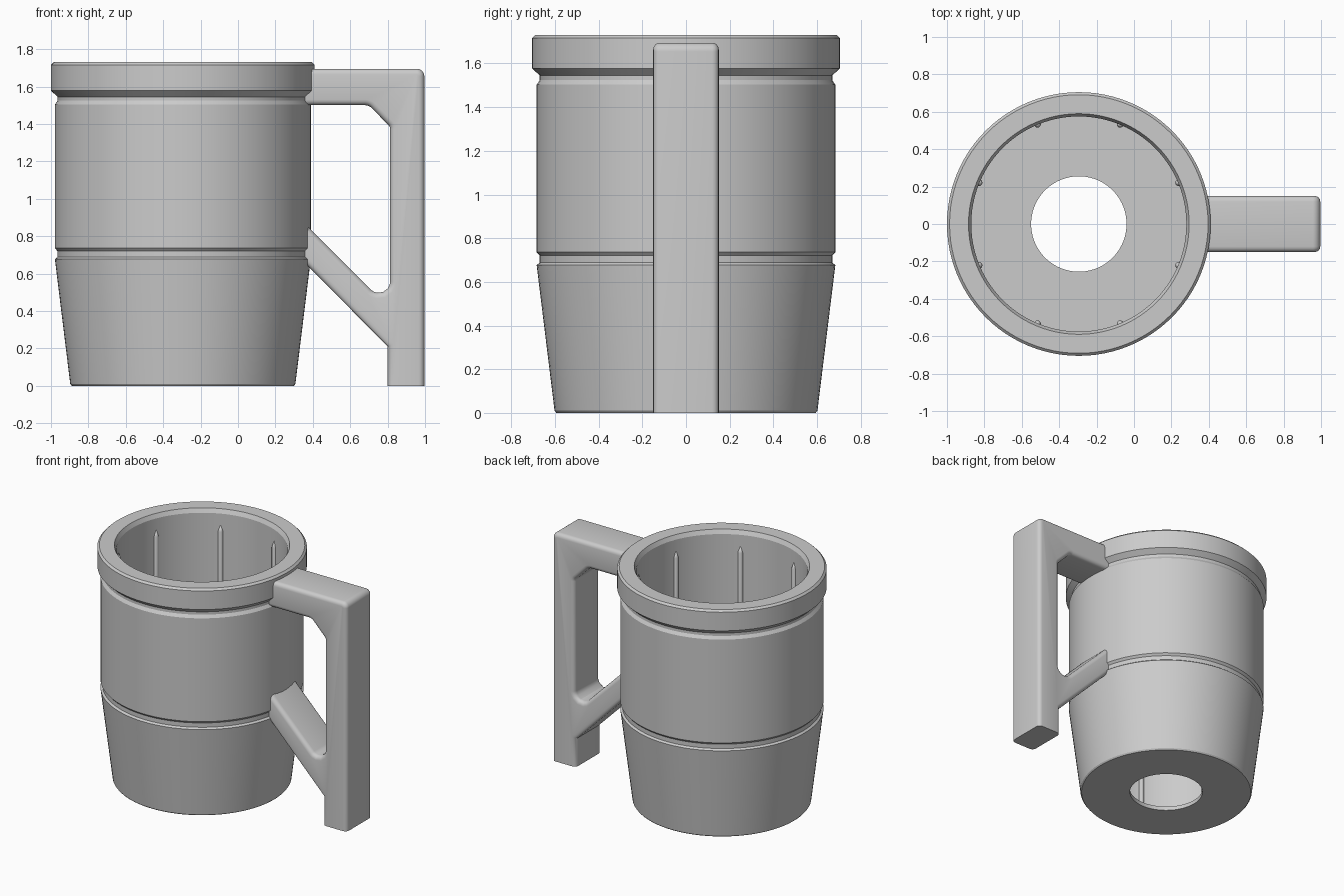
import bpy, bmesh
from math import cos, sin, tan, pi, radians
from mathutils import Vector, Matrix

cube = bpy.data.objects.get("Cube")
if cube:
    bpy.data.objects.remove(cube, do_unlink=True)

CUP_X = -0.295      # cup axis
HALF = 0.15         # half width of the handle

grey = bpy.data.materials.new("plain grey")
grey.use_nodes = True
colour = (0.6, 0.6, 0.6, 1)
grey.diffuse_color = colour
grey.node_tree.nodes["Principled BSDF"].inputs["Base Color"].default_value = colour


def finish(bm, name, angle):
    bmesh.ops.recalc_face_normals(bm, faces=bm.faces)
    mesh = bpy.data.meshes.new(name)
    bm.to_mesh(mesh)
    bm.free()
    mesh.materials.append(grey)
    ob = bpy.data.objects.new(name, mesh)
    bpy.context.collection.objects.link(ob)
    bpy.ops.object.select_all(action='DESELECT')
    ob.select_set(True)
    bpy.context.view_layer.objects.active = ob
    bpy.ops.object.shade_smooth_by_angle(angle=radians(angle))
    return ob


def lathe(name, profile, steps=96):
    bm = bmesh.new()
    verts = [bm.verts.new((r, 0, z)) for r, z in profile]
    edges = [bm.edges.new((a, b)) for a, b in zip(verts, verts[1:] + verts[:1])]
    bmesh.ops.spin(bm, geom=verts + edges, cent=(0, 0, 0), axis=(0, 0, 1),
                   angle=2 * pi, steps=steps)
    bmesh.ops.remove_doubles(bm, verts=bm.verts, dist=0.0005)
    ob = finish(bm, name, 22)
    ob.location.x = CUP_X
    return ob


def fillet(points, steps=8):
    """Round the corners of a closed (x, z, radius) outline."""
    out = []
    for i, (x, z, r) in enumerate(points):
        p = Vector((x, z))
        if r == 0:
            out.append(p)
            continue
        a = (Vector(points[i - 1][:2]) - p).normalized()
        b = (Vector(points[(i + 1) % len(points)][:2]) - p).normalized()
        inner = a.angle(b)
        centre = p + (a + b).normalized() * r / sin(inner / 2)
        start = p + a * r / tan(inner / 2) - centre
        end = p + b * r / tan(inner / 2) - centre
        for k in range(steps + 1):
            out.append(centre + start.lerp(end, k / steps).normalized() * r)
    return out


# Cup: outer wall with two grooves and a rim, inner wall, holed floor
lathe("cup_body", [
    (0.255, 0), (0.594, 0), (0.602, 0.01), (0.684, 0.677),
    (0.670, 0.688), (0.670, 0.72), (0.684, 0.736),
    (0.684, 1.503), (0.670, 1.524), (0.670, 1.545),
    (0.705, 1.578), (0.705, 1.716), (0.691, 1.73),
    (0.59, 1.73), (0.575, 1.70), (0.575, 0.03), (0.255, 0.03)])

# Handle: arm, upright leg and diagonal brace in one outline
outline = fillet([
    (0.33, 1.695, 0), (0.996, 1.695, 0.04), (0.996, 0, 0), (0.80, 0, 0),
    (0.80, 0.21, 0), (0.33, 0.685, 0), (0.33, 0.895, 0),
    (0.813, 0.412, 0.06), (0.813, 1.385, 0.03), (0.70, 1.5, 0.05),
    (0.33, 1.5, 0)])
bm = bmesh.new()
cap = bm.faces.new([bm.verts.new((p.x, -HALF, p.y)) for p in outline])
side = bmesh.ops.extrude_face_region(bm, geom=[cap], use_keep_orig=True)
bmesh.ops.translate(bm, vec=(0, 2 * HALF, 0),
                    verts=[v for v in side["geom"] if isinstance(v, bmesh.types.BMVert)])


def rounded(edge):
    a, b = (v.co for v in edge.verts)
    flat_end = max(a.z, b.z) < 0.01 or max(a.x, b.x) < 0.34
    return abs(a.y - b.y) < 0.001 and not flat_end


bmesh.ops.bevel(bm, geom=[e for e in bm.edges if rounded(e)], offset=0.03,
                offset_type='OFFSET', segments=4, profile=0.5, affect='EDGES')
finish(bm, "handle", 30)

# Slim pointed ribs down the inner wall
bm = bmesh.new()
for i in range(8):
    a = radians(22.5 + 45 * i)
    x, y = 0.577 * cos(a), 0.577 * sin(a)
    for low, high, top in ((0.02, 1.57, 0.018), (1.57, 1.62, 0)):
        bmesh.ops.create_cone(bm, cap_ends=False, segments=12, radius1=0.018,
                              radius2=top, depth=high - low,
                              matrix=Matrix.Translation((x, y, (low + high) / 2)))
bmesh.ops.remove_doubles(bm, verts=bm.verts, dist=0.0005)
ribs = finish(bm, "inner_ribs", 35)
ribs.location.x = CUP_X
